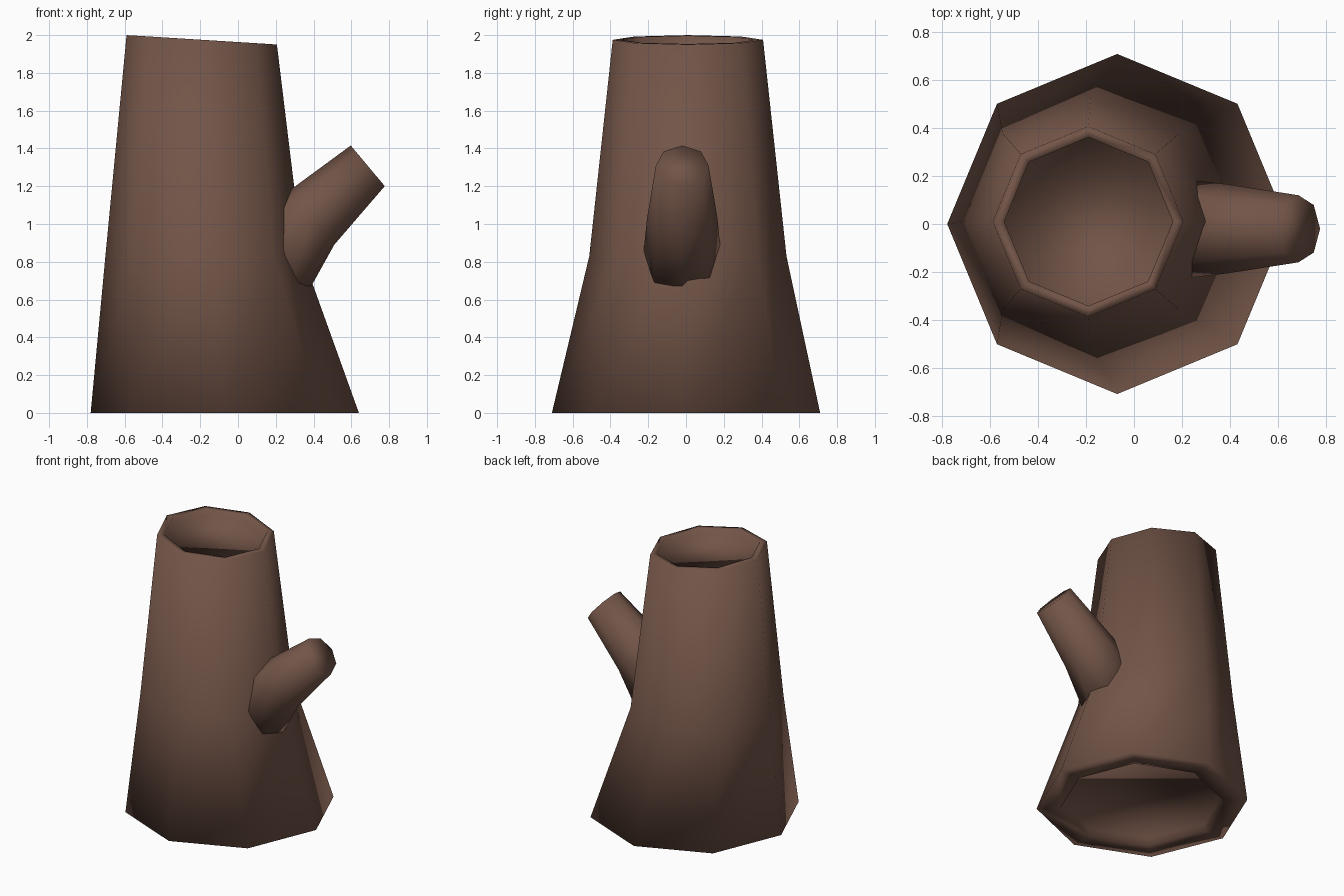
import bpy, bmesh, math
from mathutils import Vector

if "Cube" in bpy.data.objects:
    bpy.data.objects.remove(bpy.data.objects["Cube"])

bark = bpy.data.materials.new("bark_brown")
bark.diffuse_color = (0.17, 0.09, 0.064, 1)
bark.use_nodes = True
bark.node_tree.nodes["Principled BSDF"].inputs["Base Color"].default_value = bark.diffuse_color


def ring(centre, radius, axis_x=(1, 0, 0), sides=8):
    """Points of a regular polygon; axis_x points at its first corner, y is its second axis."""
    c, u, v = Vector(centre), Vector(axis_x), Vector((0, 1, 0))
    return [c + radius * (math.cos(a) * u + math.sin(a) * v)
            for a in (2 * math.pi * i / sides for i in range(sides))]


def loft(name, rings):
    """Skin a list of rings, close both ends and shade the whole skin smooth."""
    bm = bmesh.new()
    loops = [[bm.verts.new(p) for p in r] for r in rings]
    for a, b in zip(loops, loops[1:]):
        n = len(a)
        for i in range(n):
            bm.faces.new((a[i], a[(i + 1) % n], b[(i + 1) % n], b[i]))
    bm.faces.new(loops[0])
    bm.faces.new(loops[-1])
    bmesh.ops.recalc_face_normals(bm, faces=bm.faces)
    for f in bm.faces:
        f.smooth = True
    mesh = bpy.data.meshes.new(name)
    bm.to_mesh(mesh)
    bm.free()
    mesh.materials.append(bark)
    ob = bpy.data.objects.new(name, mesh)
    bpy.context.collection.objects.link(ob)
    return ob


# Trunk: flared, leaning octagon with a shallow recess in the top and in the underside
tilt = (1, 0, -0.0625)
loft("trunk", [
    ring((-0.07, 0, 0.05), 0.55),
    ring((-0.07, 0, 0), 0.55),
    ring((-0.07, 0, 0), 0.71),
    ring((-0.18, 0.01, 0.83), 0.522),
    ring((-0.192, 0.01, 1.975), 0.398, tilt),
    ring((-0.19, 0.01, 1.975), 0.352, tilt),
    ring((-0.19, 0.01, 1.93), 0.352, tilt),
])

# Branch stub: tapered octagon that deepens where it meets the right side of the trunk
across = Vector((-0.643, 0, 0.768))
loft("branch_stub", [
    ring((0.14, -0.02, 0.75), 0.215, across * 1.27),
    ring((0.39, -0.02, 1.033), 0.186, across),
    ring((0.687, -0.02, 1.308), 0.14, across),
])
